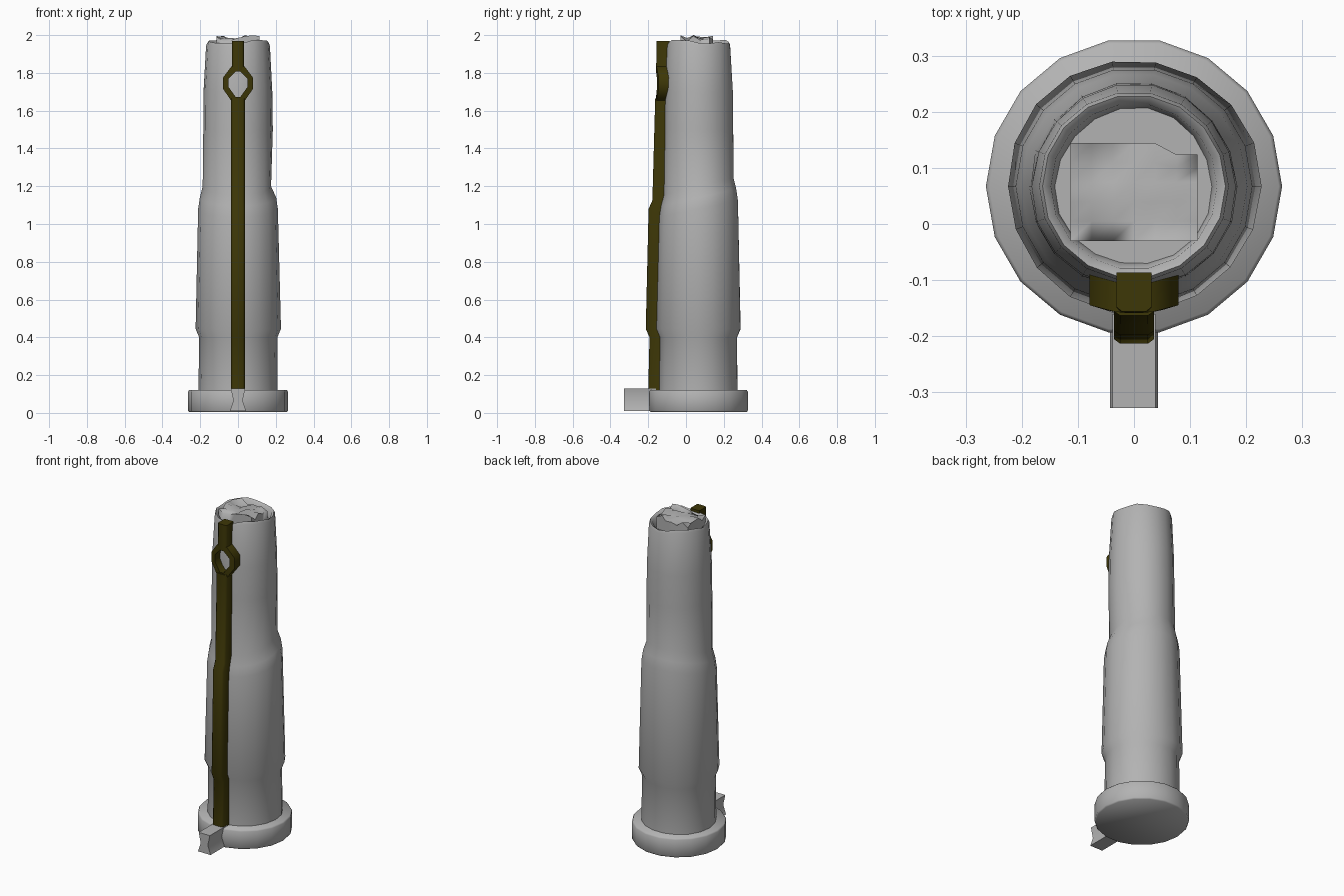
import bpy, bmesh, math, random

if "Cube" in bpy.data.objects:
    bpy.data.objects.remove(bpy.data.objects["Cube"])

random.seed(4)
N = 18        # sides of the round parts
CY = 0.067    # y of the column axis
STONE = (0.45, 0.45, 0.45, 1)
OLIVE = (0.047, 0.038, 0.002, 1)


def material(name, color):
    mat = bpy.data.materials.new(name)
    mat.diffuse_color = color
    mat.use_nodes = True
    mat.node_tree.nodes["Principled BSDF"].inputs["Base Color"].default_value = mat.diffuse_color
    return mat


stone, olive = material("dark_grey", STONE), material("olive", OLIVE)


def finish(name, bm, angle=50, mat=stone):
    bmesh.ops.recalc_face_normals(bm, faces=bm.faces)
    mesh = bpy.data.meshes.new(name)
    bm.to_mesh(mesh)
    bm.free()
    mesh.materials.append(mat)
    ob = bpy.data.objects.new(name, mesh)
    bpy.context.collection.objects.link(ob)
    bpy.ops.object.select_all(action='DESELECT')
    ob.select_set(True)
    bpy.context.view_layer.objects.active = ob
    bpy.ops.object.shade_smooth_by_angle(angle=math.radians(angle))
    return ob


def loft(bm, rings, cap=True):
    rows = [[bm.verts.new(p) for p in ring] for ring in rings]
    n = len(rows[0])
    for a, b in zip(rows, rows[1:]):
        for i in range(n):
            j = (i + 1) % n
            bm.faces.new((a[i], a[j], b[j], b[i]))
    if cap:
        bm.faces.new(rows[0])
        bm.faces.new(rows[-1])


def lathe(profile, shape=None):
    rings = []
    for r, z in profile:
        ring = []
        for i in range(N):
            a = 2 * math.pi * i / N
            rr, zz = shape(r, z, a, i) if shape else (r, z)
            ring.append((rr * math.cos(a), CY + rr * math.sin(a), zz))
        rings.append(ring)
    bm = bmesh.new()
    loft(bm, rings)
    return bm


# Round foot
finish("base_disc", lathe([(0.258, 0.004), (0.264, 0.012), (0.264, 0.113), (0.258, 0.122)]), 70)

# Stepped column with worn surface, broken rim and hollow top
rim = [random.uniform(-0.012, 0.012) for _ in range(N)]


def worn(r, z, a, i):
    if z > 1.93:
        return r, z + rim[i]
    if 1.05 < z < 1.3:
        dent = 0.012 * max(0, math.cos(a)) ** 3 if z > 1.15 else 0
        return r - dent, z + 0.045 * math.sin(a)
    return r + 0.002 * math.sin(3 * a + 2 * z), z


column = [(0.21, 0.10), (0.207, 0.40), (0.226, 0.445), (0.211, 1.08), (0.202, 1.14),
          (0.187, 1.2), (0.184, 1.5), (0.182, 1.7), (0.169, 1.95), (0.163, 1.965),
          (0.148, 1.955), (0.14, 1.90)]
finish("column", lathe(column, worn), 60)

# Rough broken core inside the rim
bm = bmesh.new()
bmesh.ops.create_grid(bm, x_segments=6, y_segments=5, size=1)
border = [e for e in bm.edges if e.is_boundary]
for v in bm.verts:
    v.co = (v.co.x * 0.113, 0.057 + v.co.y * 0.087, 1.973 + random.uniform(-0.018, 0.018))
    if v.co.x > 0.06 and v.co.y > 0.08:
        v.co.y -= 0.02 * (v.co.y - 0.08) / 0.064
    v.co.z += 0.008 * math.exp(-((v.co.x - 0.06) / 0.05) ** 2)
top = max(v.co.z for v in bm.verts)
for v in bm.verts:
    v.co.z += 2.0 - top
skirt = bmesh.ops.extrude_edge_only(bm, edges=border)["geom"]
for v in skirt:
    if isinstance(v, bmesh.types.BMVert):
        v.co.z = 1.895
finish("broken_core", bm, 75)

# Waisted stub projecting from the foot
section = [(-0.043, 0.01), (0.043, 0.01), (0.024, 0.065), (0.038, 0.128),
           (-0.038, 0.128), (-0.024, 0.065)]
bm = bmesh.new()
loft(bm, [[(x, y, z) for x, z in section] for y in (-0.328, -0.16)])
finish("base_stub", bm, 75)


# Olive strip running up the front: lower run, upper run, and the eyelet
def strip_ring(z, y, w=0.036):
    return [(-w, y + 0.008, z), (-w * 0.7, y, z), (w * 0.7, y, z), (w, y + 0.008, z),
            (w, y + 0.07, z), (-w, y + 0.07, z)]


bm = bmesh.new()
loft(bm, [strip_ring(z, y) for z, y in ((0.12, -0.2), (0.40, -0.193), (0.445, -0.213),
                                        (1.08, -0.198), (1.125, -0.178), (1.665, -0.163))])
loft(bm, [strip_ring(z, y, 0.031) for z, y in ((1.815, -0.158), (1.968, -0.156))])

outer = [(-0.034, 1.65), (0.034, 1.65), (0.079, 1.715), (0.079, 1.775), (0.034, 1.835),
         (-0.034, 1.835), (-0.079, 1.775), (-0.079, 1.715)]
inner = [(-0.012, 1.672), (0.012, 1.672), (0.05, 1.725), (0.05, 1.768), (0.012, 1.808),
         (-0.012, 1.808), (-0.05, 1.768), (-0.05, 1.725)]


def bent(points, r):
    # wrap eyelet points round the column
    return [(x, CY - math.sqrt(r * r - x * x), z) for x, z in points]


rings = [bent(outer, 0.17), bent(outer, 0.226), bent(inner, 0.226), bent(inner, 0.17)]
loft(bm, rings + rings[:1], cap=False)
bmesh.ops.remove_doubles(bm, verts=bm.verts, dist=0.0001)
finish("front_strip", bm, 60, olive)
